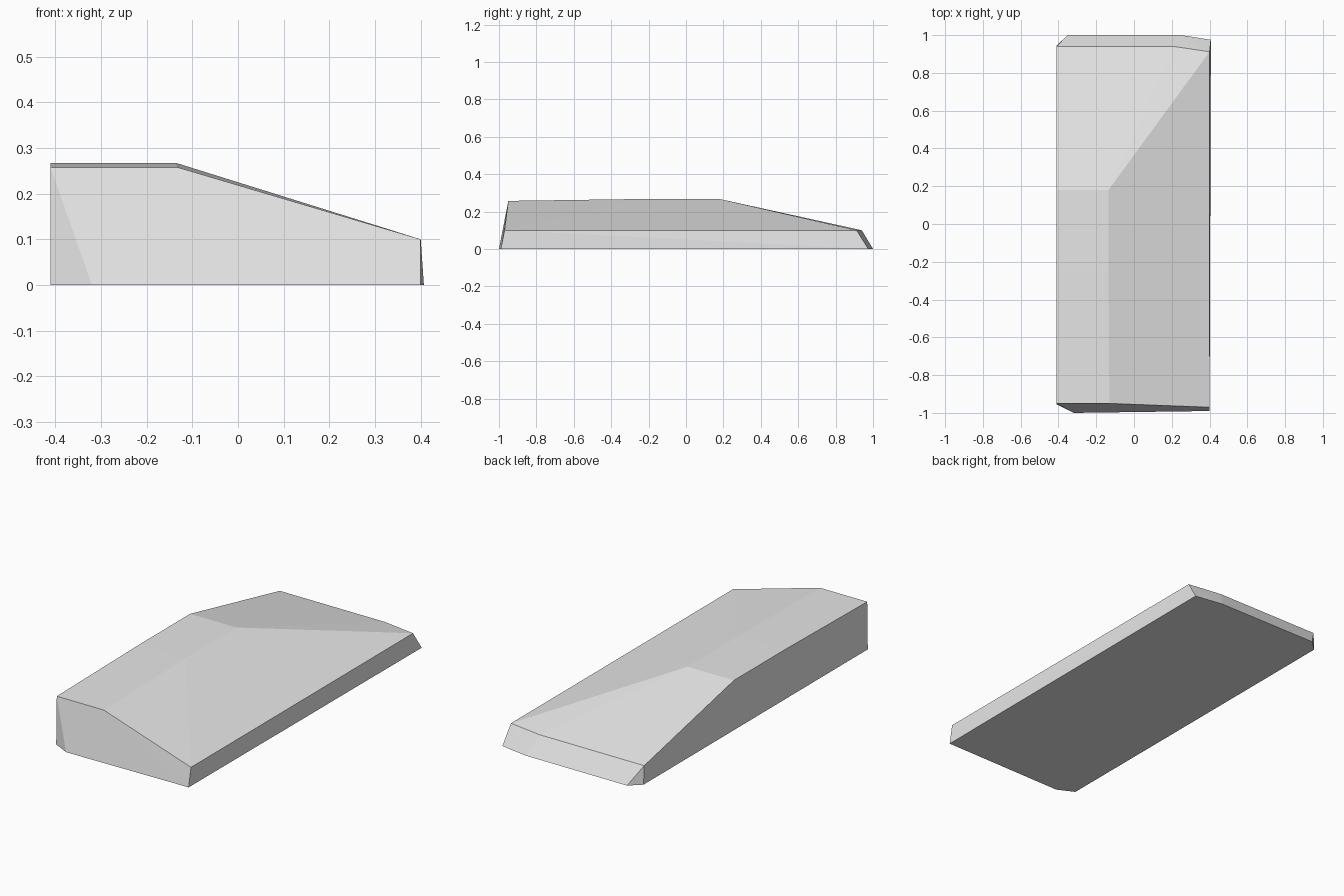
import bpy
import bmesh

cube = bpy.data.objects.get("Cube")
if cube:
    bpy.data.objects.remove(cube, do_unlink=True)

# Plain grey material
grey = bpy.data.materials.new("light_grey")
grey.use_nodes = True
colour = (0.8, 0.8, 0.8, 1)
grey.diffuse_color = colour
grey.node_tree.nodes["Principled BSDF"].inputs["Base Color"].default_value = colour

# Outlines at each level of the wedge-shaped block
base = [(-0.41, -0.955), (-0.32, -1), (0.40, -0.99), (0.407, 0.975),
        (0.25, 1), (-0.35, 1), (-0.41, 0.945)]
low_rim = [(0.40, -0.97), (0.40, 0.912), (0.21, 0.94), (-0.41, 0.94)]
high_front = [(-0.41, -0.95), (-0.13, -0.95)]
ridge = [(-0.41, -0.25), (-0.135, -0.25), (-0.41, 0.18), (-0.135, 0.18)]
levels = [(0, base), (0.10, low_rim), (0.257, high_front), (0.267, ridge)]

# Skin the outlines into one faceted solid
bm = bmesh.new()
for z, outline in levels:
    for x, y in outline:
        bm.verts.new((x, y, z))
bmesh.ops.convex_hull(bm, input=bm.verts[:])
bmesh.ops.dissolve_limit(bm, angle_limit=0.002, verts=bm.verts[:], edges=bm.edges[:])
bmesh.ops.recalc_face_normals(bm, faces=bm.faces[:])

mesh = bpy.data.meshes.new("sloped_block")
bm.to_mesh(mesh)
bm.free()
mesh.materials.append(grey)
block = bpy.data.objects.new("sloped_block", mesh)
bpy.context.collection.objects.link(block)
